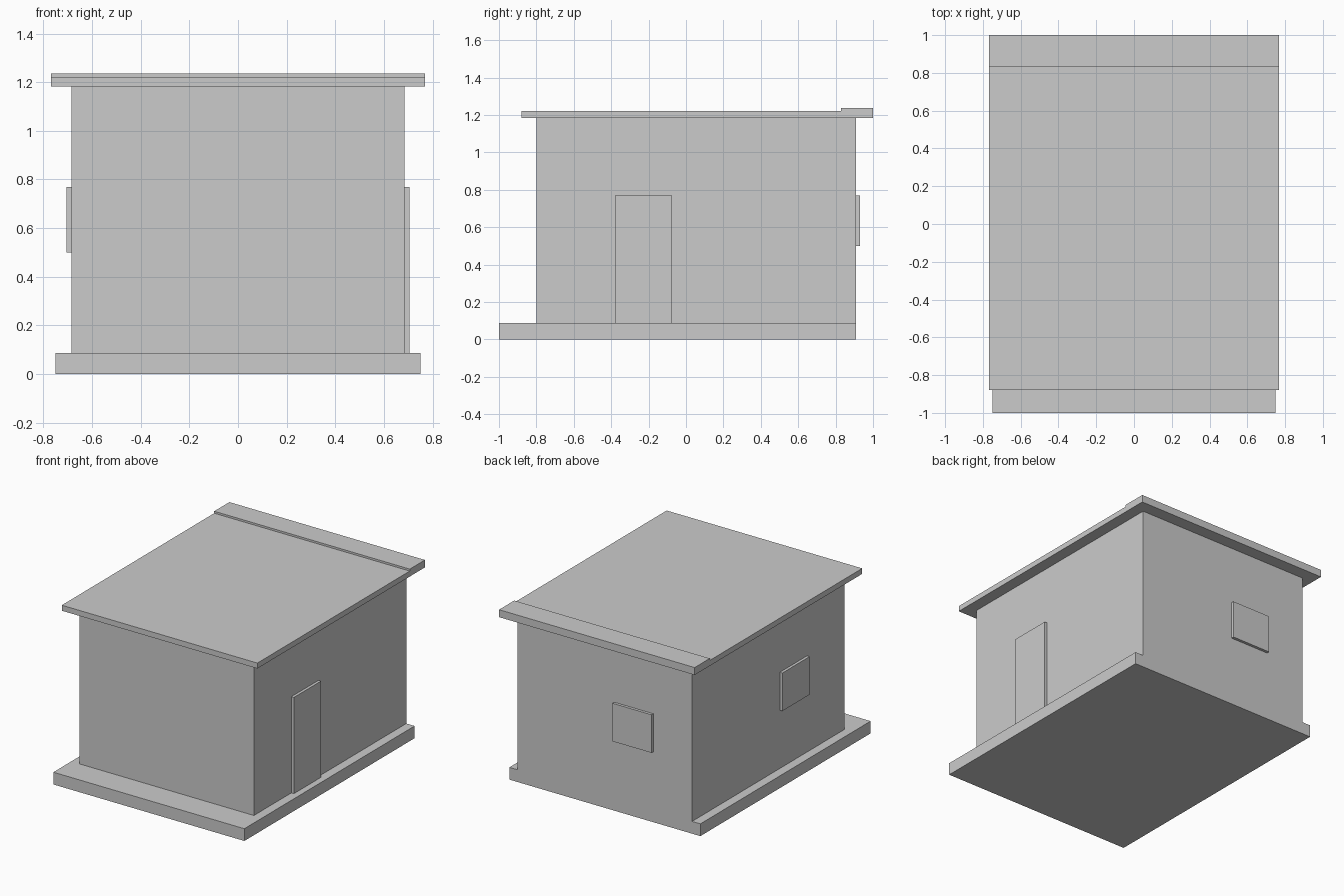
import bpy
import bmesh

if "Cube" in bpy.data.objects:
    bpy.data.objects.remove(bpy.data.objects["Cube"])

grey = bpy.data.materials.new("plain_grey")
grey.diffuse_color = (0.6, 0.6, 0.6, 1)
grey.use_nodes = True
grey.node_tree.nodes["Principled BSDF"].inputs["Base Color"].default_value = grey.diffuse_color


def extrude_profile(name, profile, x0, x1):
    """Side profile of (y, z) points, extruded from x0 to x1."""
    bm = bmesh.new()
    face = bm.faces.new([bm.verts.new((x0, y, z)) for y, z in profile])
    ext = bmesh.ops.extrude_face_region(bm, geom=[face])
    moved = [v for v in ext["geom"] if isinstance(v, bmesh.types.BMVert)]
    bmesh.ops.translate(bm, verts=moved, vec=(x1 - x0, 0, 0))
    bmesh.ops.recalc_face_normals(bm, faces=bm.faces)
    mesh = bpy.data.meshes.new(name)
    bm.to_mesh(mesh)
    bm.free()
    mesh.materials.append(grey)
    obj = bpy.data.objects.new(name, mesh)
    bpy.context.collection.objects.link(obj)
    return obj


def box(name, x, y, z):
    return extrude_profile(name, [(y[0], z[0]), (y[1], z[0]), (y[1], z[1]), (y[0], z[1])], *x)


WALL_X, BACK, FLOOR, EAVES = 0.685, 0.91, 0.087, 1.183
OUT = 0.02                      # how far door and windows stand out
OPENING = (-0.38, -0.075)       # shared span of door and windows
SILL, HEAD = 0.50, 0.77

# Foundation slab, flush with the back wall, with a porch step in front
box("foundation", (-0.75, 0.75), (-1.0, BACK), (0, FLOOR))

# Main walls
box("walls", (-WALL_X, WALL_X), (-0.80, BACK), (FLOOR, EAVES))

# Flat roof with a raised strip along the back edge
extrude_profile("roof", [(-0.88, EAVES), (1.0, EAVES), (1.0, 1.236), (0.83, 1.236),
                         (0.83, 1.222), (-0.88, 1.222)], -0.768, 0.768)

# Door on the right, windows on the left and back
box("door", (WALL_X, WALL_X + OUT), OPENING, (FLOOR, HEAD))
box("left_window", (-WALL_X - OUT, -WALL_X), OPENING, (SILL, HEAD))
box("back_window", OPENING, (BACK, BACK + OUT), (SILL, HEAD))
